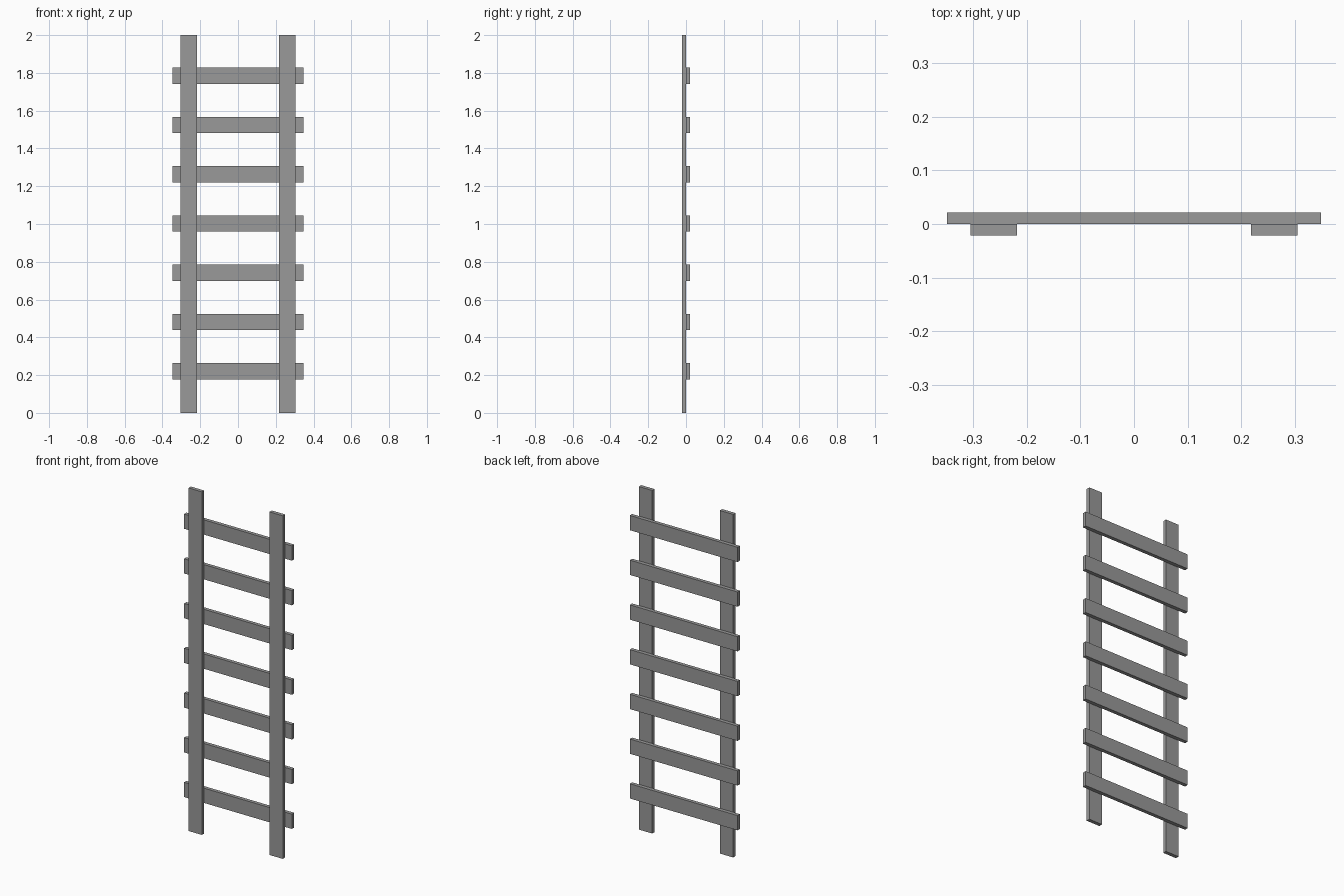
import bpy

cube = bpy.data.objects.get("Cube")
if cube:
    bpy.data.objects.remove(cube, do_unlink=True)

grey = bpy.data.materials.new("plain_grey")
grey.use_nodes = True
colour = (0.32, 0.32, 0.32, 1)
grey.diffuse_color = colour
grey.node_tree.nodes["Principled BSDF"].inputs["Base Color"].default_value = colour

BOARD_WIDTH = 0.086
BOARD_DEPTH = 0.0215
RUNG_COUNT = 7
RUNG_LENGTH = 0.695
FIRST_RUNG = 0.221
RUNG_SPACING = 0.2607


def board(name, size, centre):
    """Flat rectangular board with real dimensions in its mesh."""
    bpy.ops.mesh.primitive_cube_add(size=1, location=centre)
    obj = bpy.context.object
    obj.name = name
    obj.scale = size
    bpy.ops.object.transform_apply(location=False, rotation=False, scale=True)
    obj.data.materials.append(grey)
    return obj


# Upright rails at the front
for side, sign in (("left", 1), ("right", -1)):
    board(f"{side}_rail", (BOARD_WIDTH, BOARD_DEPTH, 2),
          (sign * 0.261, -BOARD_DEPTH / 2, 1))

# Rungs fixed across the back of the rails
for i in range(RUNG_COUNT):
    board(f"rung_{i + 1}", (RUNG_LENGTH, BOARD_DEPTH, BOARD_WIDTH),
          (0, BOARD_DEPTH / 2, FIRST_RUNG + i * RUNG_SPACING))
